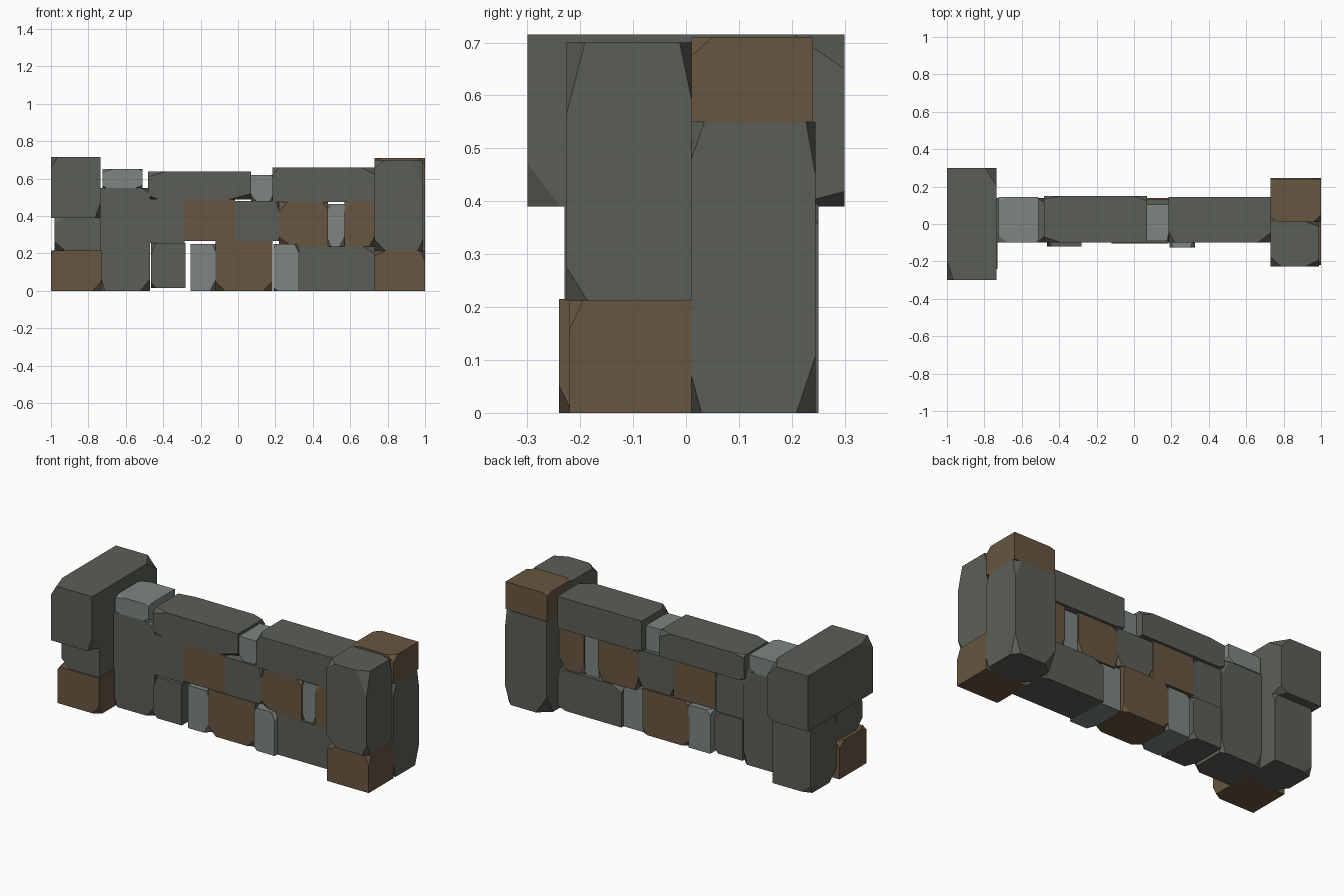
import bpy, bmesh, random
from mathutils import Vector

if "Cube" in bpy.data.objects:
    bpy.data.objects.remove(bpy.data.objects["Cube"])


def material(name, rgb):
    m = bpy.data.materials.new(name)
    m.diffuse_color = (*rgb, 1)
    m.use_nodes = True
    m.node_tree.nodes["Principled BSDF"].inputs["Base Color"].default_value = m.diffuse_color
    return m


MATS = {
    'grey': material('dark grey stone', (0.105, 0.113, 0.095)),
    'light': material('light grey stone', (0.20, 0.235, 0.225)),
    'brown': material('brown stone', (0.137, 0.093, 0.052)),
}


def stone(name, colour, x, y, z, seed, sharp=0.4, chip=0.28):
    """A block whose corners are randomly chipped off, as a convex hull."""
    rng = random.Random(seed)
    bm = bmesh.new()
    size = (x[1] - x[0], y[1] - y[0], z[1] - z[0])
    for i in (0, 1):
        for j in (0, 1):
            for k in (0, 1):
                corner = Vector((x[i], y[j], z[k]))
                if rng.random() < sharp:
                    bm.verts.new(corner)
                    continue
                inward = (1 - 2 * i, 1 - 2 * j, 1 - 2 * k)
                for axis in range(3):
                    p = corner.copy()
                    p[axis] += inward[axis] * size[axis] * rng.uniform(0.06, chip)
                    bm.verts.new(p)
    hull = bmesh.ops.convex_hull(bm, input=bm.verts)
    spare = [g for g in hull['geom_interior'] if isinstance(g, bmesh.types.BMVert)]
    bmesh.ops.delete(bm, geom=spare, context='VERTS')
    bmesh.ops.recalc_face_normals(bm, faces=bm.faces)
    mesh = bpy.data.meshes.new(name)
    bm.to_mesh(mesh)
    bm.free()
    mesh.materials.append(MATS[colour])
    ob = bpy.data.objects.new(name, mesh)
    bpy.context.collection.objects.link(ob)


# Left pillar: one wide cap over front and back stacks
L = (-0.98, -0.735)
stone('left_pillar_cap', 'grey', (-1, -0.735), (-0.30, 0.30), (0.39, 0.715), 3, 0.5, 0.25)
stone('left_pillar_front_middle', 'grey', L, (-0.23, 0.01), (0.215, 0.39), 5, 0.6)
stone('left_pillar_front_base', 'brown', (-1, -0.73), (-0.24, 0.01), (0, 0.215), 8)
stone('left_pillar_back', 'grey', L, (0.01, 0.25), (0, 0.40), 11)

# Right pillar: four blocks
R = (0.73, 1.0)
stone('right_pillar_front_base', 'brown', R, (-0.22, 0.01), (0, 0.212), 14)
stone('right_pillar_front', 'grey', (0.73, 0.99), (-0.226, 0.01), (0.212, 0.70), 17)
stone('right_pillar_back', 'grey', R, (0.01, 0.245), (0, 0.55), 20)
stone('right_pillar_back_cap', 'brown', R, (0.01, 0.24), (0.55, 0.71), 23)

# Wall bottom course
stone('wall_tall_block', 'grey', (-0.735, -0.47), (-0.10, 0.14), (0, 0.55), 26, 0.6, 0.2)
stone('bottom_stone_1', 'grey', (-0.465, -0.28), (-0.12, 0.14), (0.015, 0.255), 29, 0.5)
stone('bottom_stone_2', 'light', (-0.255, -0.115), (-0.10, 0.14), (0, 0.25), 32, 0.5)
stone('bottom_stone_3', 'brown', (-0.12, 0.185), (-0.105, 0.14), (0, 0.265), 35, 0.5, 0.2)
stone('bottom_stone_4', 'light', (0.19, 0.325), (-0.125, 0.12), (0, 0.25), 38, 0.5)
stone('bottom_stone_5', 'grey', (0.32, 0.73), (-0.10, 0.14), (0, 0.237), 41, 0.6, 0.22)

# Wall middle course
stone('middle_stone_1', 'grey', (-0.48, -0.285), (-0.10, 0.13), (0.255, 0.49), 44, 0.7)
stone('middle_stone_2', 'brown', (-0.285, -0.015), (-0.10, 0.135), (0.265, 0.487), 47, 0.7)
stone('middle_stone_3', 'grey', (-0.015, 0.22), (-0.10, 0.13), (0.265, 0.48), 50, 0.6)
stone('middle_stone_4', 'brown', (0.22, 0.48), (-0.10, 0.13), (0.237, 0.475), 53)
stone('middle_stone_5', 'light', (0.48, 0.57), (-0.09, 0.12), (0.237, 0.465), 56)
stone('middle_stone_6', 'brown', (0.57, 0.73), (-0.10, 0.13), (0.237, 0.477), 59, 0.5)

# Wall top course
stone('top_stone_1', 'light', (-0.725, -0.51), (-0.10, 0.145), (0.55, 0.65), 62, 0.4)
stone('top_stone_2', 'grey', (-0.48, 0.07), (-0.10, 0.15), (0.487, 0.637), 65, 0.4, 0.25)
stone('top_stone_3', 'light', (0.07, 0.185), (-0.09, 0.105), (0.475, 0.62), 68)
stone('top_stone_4', 'grey', (0.185, 0.73), (-0.10, 0.145), (0.475, 0.66), 71, 0.4, 0.25)
